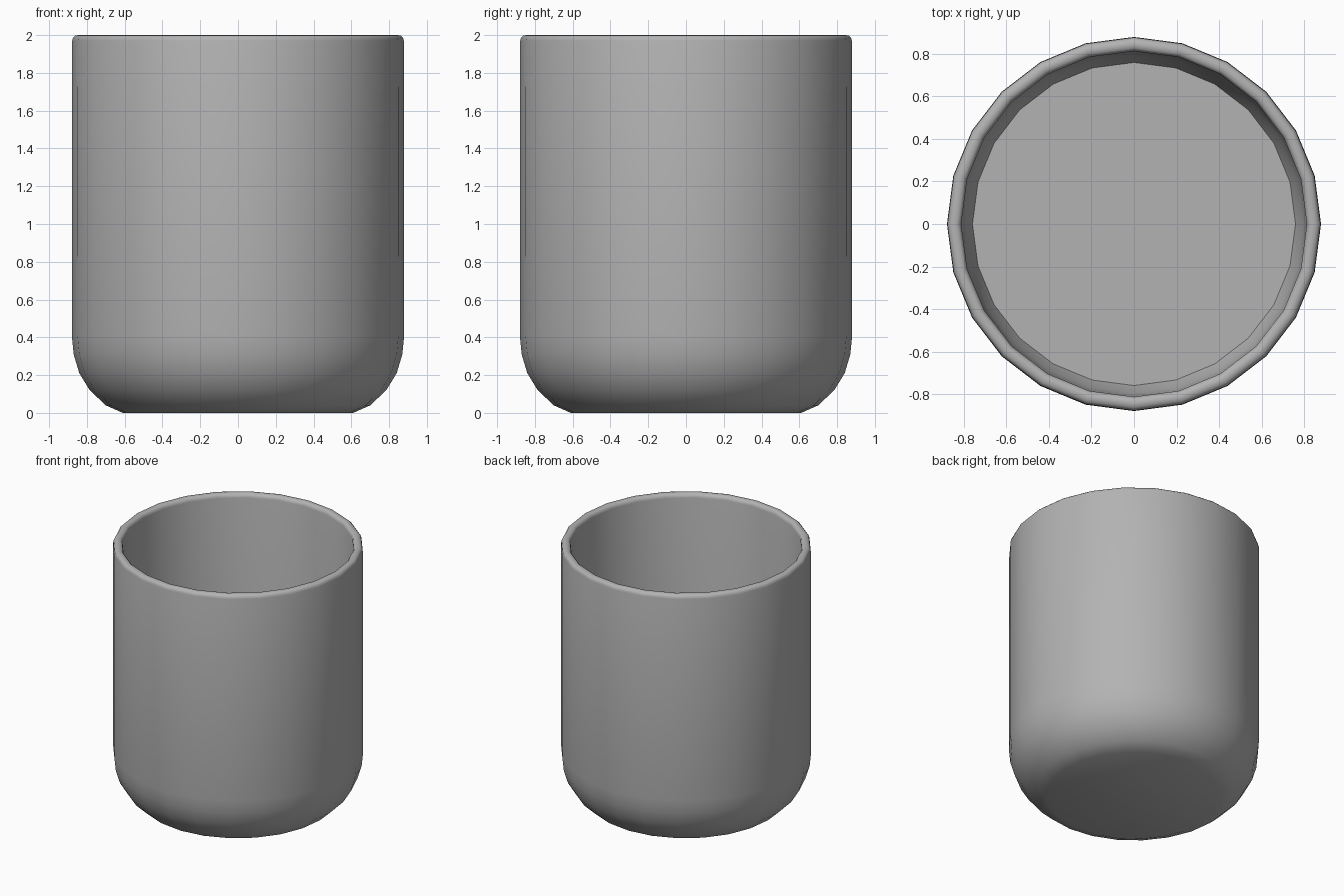
import bpy, bmesh, math

if "Cube" in bpy.data.objects:
    bpy.data.objects.remove(bpy.data.objects["Cube"])

SIDES = 24

# Cup cross-section (radius, height): base, rounded corner, wall, rim, inside, floor
profile = [
    (0.61, 0.0), (0.70, 0.04), (0.785, 0.12), (0.84, 0.21), (0.87, 0.31), (0.88, 0.41),
    (0.878, 1.97), (0.874, 1.986), (0.863, 1.997), (0.845, 2.0),
    (0.828, 1.997), (0.817, 1.986), (0.813, 1.97),
    (0.81, 0.41), (0.795, 0.30), (0.76, 0.21),
]

bm = bmesh.new()
rings = []
for r, z in profile:
    rings.append([bm.verts.new((r * math.cos(2 * math.pi * i / SIDES),
                                r * math.sin(2 * math.pi * i / SIDES), z))
                  for i in range(SIDES)])

# Skin between neighbouring rings
for a, b in zip(rings, rings[1:]):
    for i in range(SIDES):
        j = (i + 1) % SIDES
        bm.faces.new((a[i], a[j], b[j], b[i]))

# Underside and inner floor
bm.faces.new(rings[0][::-1])
bm.faces.new(rings[-1])
bmesh.ops.recalc_face_normals(bm, faces=bm.faces)

mesh = bpy.data.meshes.new("cup")
bm.to_mesh(mesh)
bm.free()
cup = bpy.data.objects.new("cup", mesh)
bpy.context.collection.objects.link(cup)

# Darker grey glaze
glaze = bpy.data.materials.new("dark_grey")
glaze.diffuse_color = (0.45, 0.45, 0.45, 1.0)
glaze.use_nodes = True
glaze.node_tree.nodes["Principled BSDF"].inputs["Base Color"].default_value = glaze.diffuse_color
mesh.materials.append(glaze)

# Smooth shading, keeping the inner floor edge sharp
bpy.context.view_layer.objects.active = cup
cup.select_set(True)
bpy.ops.object.shade_smooth_by_angle(angle=math.radians(40))
